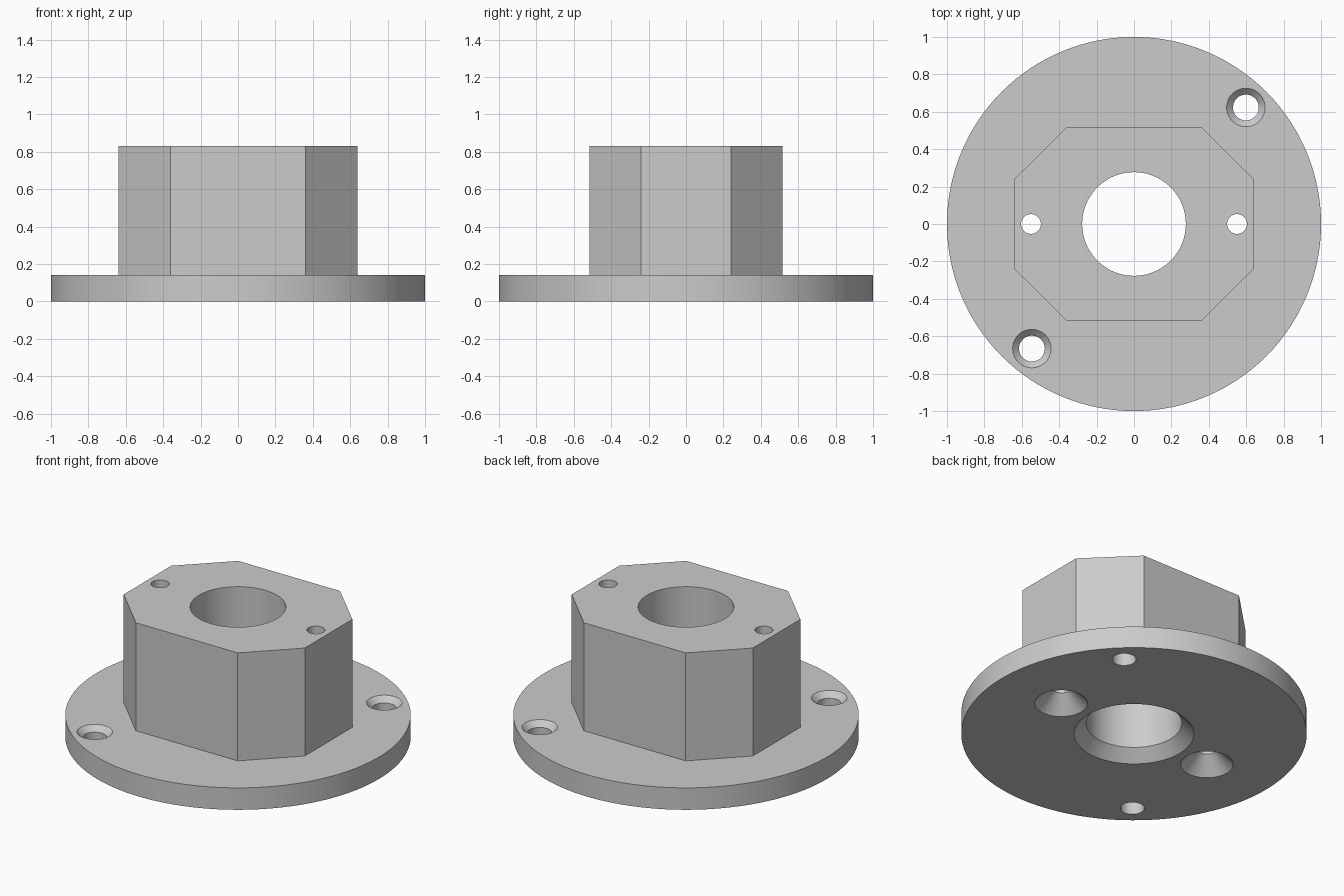
import bpy
import bmesh
import math

default = bpy.data.objects.get("Cube")
if default:
    bpy.data.objects.remove(default, do_unlink=True)

# One plain grey
grey = bpy.data.materials.new("plain_grey")
grey.use_nodes = True
grey.diffuse_color = (0.6, 0.6, 0.6, 1)
grey.node_tree.nodes["Principled BSDF"].inputs["Base Color"].default_value = (0.6, 0.6, 0.6, 1)

TOP, PLATE = 0.83, 0.14
OVER = 0.1  # how far cutters reach past the solid


def stack(name, rings):
    """Closed solid from matching rings of points, capped at both ends."""
    bm = bmesh.new()
    loops = [[bm.verts.new(p) for p in ring] for ring in rings]
    n = len(loops[0])
    for low, high in zip(loops, loops[1:]):
        for i in range(n):
            j = (i + 1) % n
            bm.faces.new((low[i], low[j], high[j], high[i]))
    bm.faces.new(loops[0][::-1])
    bm.faces.new(loops[-1])
    mesh = bpy.data.meshes.new(name)
    bm.to_mesh(mesh)
    bm.free()
    mesh.materials.append(grey)
    obj = bpy.data.objects.new(name, mesh)
    bpy.context.collection.objects.link(obj)
    return obj


def lathe(name, x, y, profile, sides):
    """Round solid at x, y from (radius, z) pairs, bottom to top."""
    turns = [2 * math.pi * i / sides for i in range(sides)]
    return stack(name, [[(x + r * math.cos(a), y + r * math.sin(a), z) for a in turns]
                        for r, z in profile])


def combine(target, tool, operation):
    """Apply a boolean and discard the tool."""
    mod = target.modifiers.new(operation.title(), 'BOOLEAN')
    mod.operation = operation
    mod.solver = 'EXACT'
    mod.object = tool
    bpy.context.view_layer.update()
    bpy.context.view_layer.objects.active = target
    bpy.ops.object.modifier_apply(modifier=mod.name)
    bpy.data.objects.remove(tool, do_unlink=True)


# Round base plate
body = lathe("flanged_hub", 0, 0, [(1, 0), (1, PLATE)], 128)

# Eight-sided hub with clipped corners, sunk into the plate
hx, hy, cx, cy = 0.64, 0.517, 0.36, 0.24
outline = [(hx, -cy), (hx, cy), (cx, hy), (-cx, hy),
           (-hx, cy), (-hx, -cy), (-cx, -hy), (cx, -hy)]
hub = stack("hub", [[(x, y, z) for x, y in outline] for z in (PLATE / 2, TOP)])
combine(body, hub, 'UNION')

# Centre bore, chamfered underneath
bore = 0.277
flare = 0.07
combine(body, lathe("bore_cutter", 0, 0, [
    (bore + flare + OVER, -OVER), (bore, flare), (bore, TOP + OVER)], 96), 'DIFFERENCE')

# Two screw holes through the hub, countersunk underneath
pin, sink = 0.053, 0.1
for x in (-0.551, 0.551):
    combine(body, lathe("hub_hole_cutter", x, 0, [
        (pin + sink + OVER, -OVER), (pin, sink), (pin, TOP + OVER)], 48), 'DIFFERENCE')

# Two mounting holes in the plate, countersunk on top
hole, sink = 0.069, 0.034
for x, y in ((0.598, 0.623), (-0.546, -0.666)):
    combine(body, lathe("plate_hole_cutter", x, y, [
        (hole, -OVER), (hole, PLATE - sink), (hole + sink + OVER, PLATE + OVER)], 48), 'DIFFERENCE')

# Smooth round walls, crisp edges
bpy.ops.object.select_all(action='DESELECT')
body.select_set(True)
bpy.context.view_layer.objects.active = body
bpy.ops.object.shade_smooth_by_angle(angle=math.radians(25))
